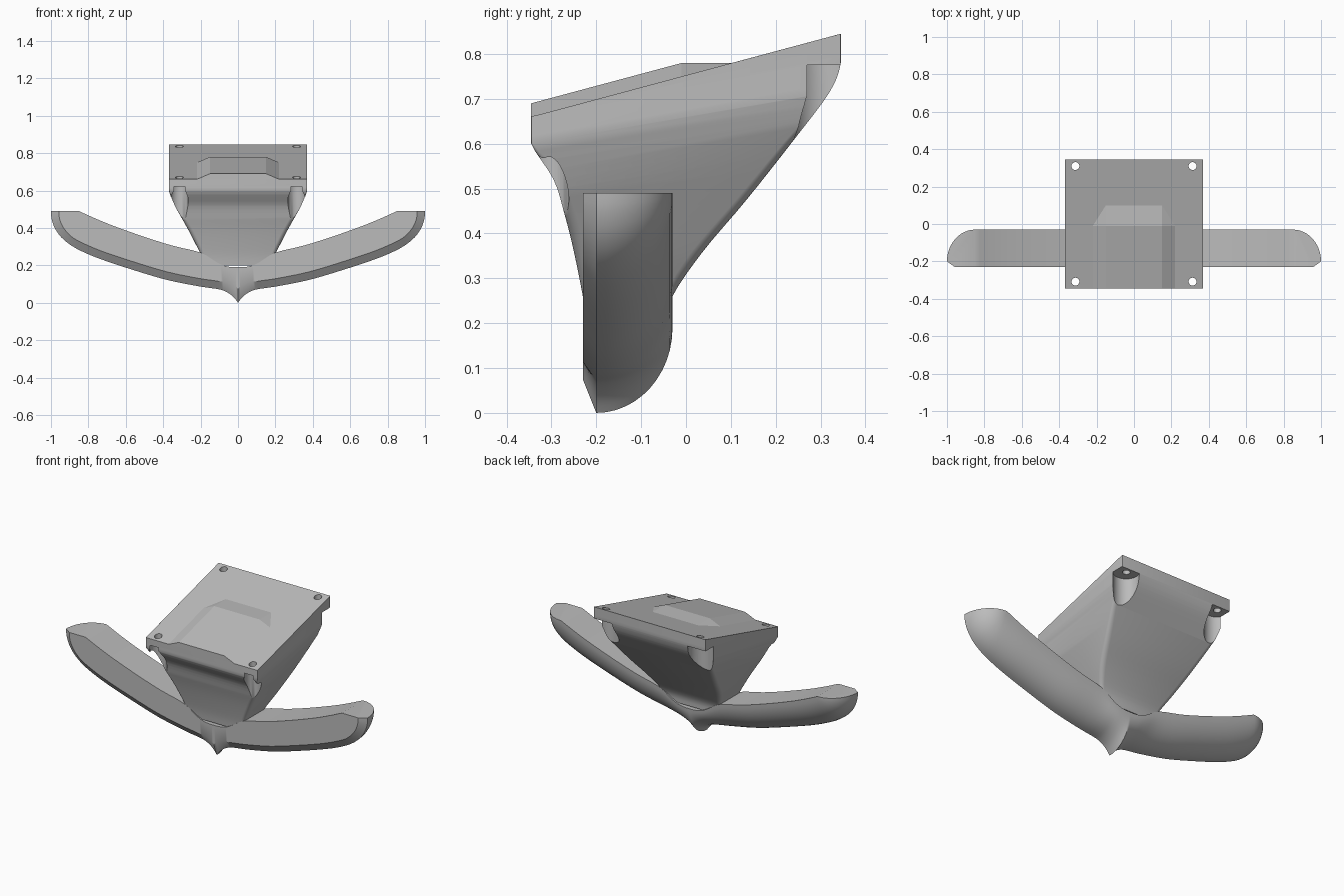
import bpy, bmesh, math

if "Cube" in bpy.data.objects:
    bpy.data.objects.remove(bpy.data.objects["Cube"])

grey = bpy.data.materials.new("plain grey")
grey.diffuse_color = (0.5, 0.5, 0.5, 1)
grey.use_nodes = True
grey.node_tree.nodes["Principled BSDF"].inputs["Base Color"].default_value = grey.diffuse_color


def finish(name, bm):
    bmesh.ops.remove_doubles(bm, verts=bm.verts, dist=1e-5)
    bmesh.ops.recalc_face_normals(bm, faces=bm.faces)
    me = bpy.data.meshes.new(name)
    bm.to_mesh(me)
    bm.free()
    me.materials.append(grey)
    ob = bpy.data.objects.new(name, me)
    bpy.context.collection.objects.link(ob)
    return ob


def smooth(ob, angle=32):
    bpy.ops.object.select_all(action='DESELECT')
    ob.select_set(True)
    bpy.context.view_layer.objects.active = ob
    bpy.ops.object.shade_smooth_by_angle(angle=math.radians(angle))


def refine(rows, n):
    """Catmull-Rom interpolation of rows of numbers."""
    out = []
    last = len(rows) - 1
    for i in range(last):
        a, b, c, d = rows[max(i - 1, 0)], rows[i], rows[i + 1], rows[min(i + 2, last)]
        for k in range(n):
            t = k / n
            out.append([0.5 * (2 * q + (r - p) * t + (2 * p - 5 * q + 4 * r - s) * t * t
                               + (3 * q - p - 3 * r + s) * t ** 3)
                        for p, q, r, s in zip(a, b, c, d)])
    out.append(list(rows[-1]))
    return out


def loft(name, rings):
    bm = bmesh.new()
    vs = [[bm.verts.new(p) for p in ring] for ring in rings]
    m = len(rings[0])
    for a, b in zip(vs, vs[1:]):
        for j in range(m):
            k = (j + 1) % m
            bm.faces.new((a[j], a[k], b[k], b[j]))
    bm.faces.new(vs[0])
    bm.faces.new(vs[-1])
    return finish(name, bm)


# Curved crossbar: rows are top x, top z, bottom x, bottom z
half = refine([(0, .19, 0, 0), (.02, .19, .02, .026), (.045, .192, .045, .048),
               (.08, .2, .08, .066), (.12, .22, .12, .075), (.2, .268, .21, .088),
               (.35, .305, .38, .122), (.5, .352, .55, .172), (.65, .405, .72, .228),
               (.75, .445, .82, .268), (.85, .49, .89, .305), (.85, .49, .945, .35),
               (.85, .49, .98, .4), (.85, .49, .997, .45), (.85, .49, 1, .49)], 3)


def bar_ring(row, side):
    ux, uz, bx, bz = min(row[0], .85), min(row[1], .49), min(row[2], 1), row[3]
    length = math.hypot(bx - ux, bz - uz)
    cut = .042 + .033 * max(0, 1 - bx / .1)
    sec = [(-.23, 0), (-.23, 1 - cut / length)]
    sec += [(-.2 + .17 * math.sin(a), math.cos(a)) for a in
            [math.pi / 2 * i / 12 for i in range(13)]]
    return [(side * (ux + (bx - ux) * f), y, uz + (bz - uz) * f) for y, f in sec]


rings = [bar_ring(r, -1) for r in reversed(half[1:])] + [bar_ring(r, 1) for r in half]
smooth(loft("curved_crossbar", rings))

# Flared neck: rows are front y, front z, back y, back z, half width, corner radius
levels = refine([(-.222, .2, -.04, .2, .19, .02), (-.23, .26, -.03, .26, .2, .02),
                 (-.25, .36, .038, .36, .25, .025), (-.27, .44, .135, .475, .295, .025),
                 (-.295, .52, .24, .608, .34, .02), (-.345, .6, .32, .715, .37, .004),
                 (-.345, .655, .345, .78, .37, .002), (-.345, .66, .345, .845, .37, .002)], 4)


def neck_ring(row):
    yf, zf, yb, zb, w, r = row
    yf, yb, w, r = max(yf, -.345), min(yb, .345), min(w, .37), max(r, .002)
    ring = []
    for q, (cx, cy) in enumerate([(w - r, yb - r), (r - w, yb - r),
                                  (r - w, yf + r), (w - r, yf + r)]):
        for i in range(5):
            a = math.pi / 2 * (q + i / 4)
            x, y = cx + r * math.cos(a), cy + r * math.sin(a)
            ring.append((x, y, zf + (zb - zf) * (y - yf) / (yb - yf)))
    return ring


neck = loft("flared_neck", [neck_ring(r) for r in levels])

# Screw holes and the pockets under them, cut from the neck
for x in (-.313, .313):
    for y, radius, top in ((-.308, .047, .622), (.31, .07, .775)):
        for r, z0, z1 in ((radius, .3, top), (.021, .5, 1)):
            bpy.ops.mesh.primitive_cylinder_add(vertices=40, radius=r, depth=z1 - z0,
                                                location=(x, y, (z0 + z1) / 2))
            cutter = bpy.context.object
            cutter.name = "hole_cutter"
            cutter.hide_render = True
            cutter.data.materials.append(grey)
            mod = neck.modifiers.new("cut", 'BOOLEAN')
            mod.operation = 'DIFFERENCE'
            mod.solver = 'EXACT'
            mod.object = cutter
            bpy.context.view_layer.objects.active = neck
            bpy.ops.object.modifier_apply(modifier=mod.name)
            bpy.data.objects.remove(cutter)
smooth(neck)


# Raised pad on the sloping top
def slope(y):
    return .66 + .185 * (y + .345) / .69


bm = bmesh.new()
for s in (-1, 1):
    for x, y, lift in ((.22, -.345, 0), (.15, -.345, .03), (.22, -.01, 0),
                       (.15, -.01, .03), (.15, .1, 0)):
        bm.verts.new((s * x, y, slope(y) + lift))
bmesh.ops.convex_hull(bm, input=bm.verts)
bmesh.ops.dissolve_limit(bm, angle_limit=.02, verts=bm.verts, edges=bm.edges)
finish("raised_pad", bm)
